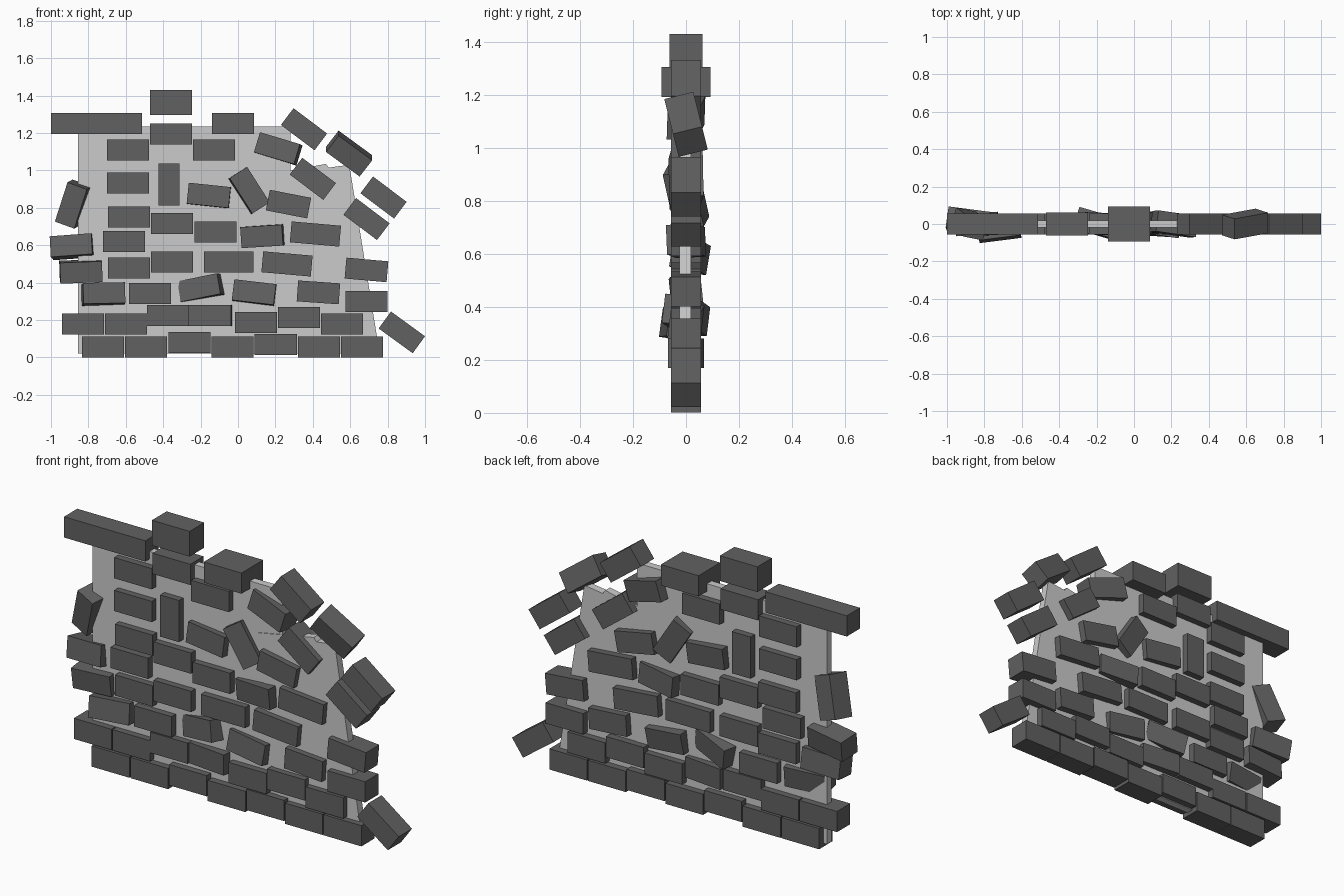
import bpy, bmesh
from math import radians
from mathutils import Matrix, Vector

if "Cube" in bpy.data.objects:
    bpy.data.objects.remove(bpy.data.objects["Cube"])

dark = bpy.data.materials.new("dark_brick")
dark.diffuse_color = (0.12, 0.12, 0.12, 1)
dark.use_nodes = True
dark.node_tree.nodes["Principled BSDF"].inputs["Base Color"].default_value = dark.diffuse_color


def finish(bm, name, mat=None):
    bmesh.ops.recalc_face_normals(bm, faces=bm.faces)
    me = bpy.data.meshes.new(name)
    bm.to_mesh(me)
    bm.free()
    ob = bpy.data.objects.new(name, me)
    bpy.context.collection.objects.link(ob)
    if mat:
        me.materials.append(mat)
    return ob


def slab(name, outline, y0, y1):
    """Extrude an (x, z) outline from y0 to y1."""
    bm = bmesh.new()
    face = bm.faces.new([bm.verts.new((x, y0, z)) for x, z in outline])
    ext = bmesh.ops.extrude_face_region(bm, geom=[face])
    verts = [v for v in ext["geom"] if isinstance(v, bmesh.types.BMVert)]
    bmesh.ops.translate(bm, verts=verts, vec=(0, y1 - y0, 0))
    return finish(bm, name)


def brick(name, x, z, turn=0, yaw=0, tilt=0, y=0, w=0.225, d=0.113, h=0.112):
    """turn: in the wall plane, yaw: about z, tilt: about x."""
    bm = bmesh.new()
    bmesh.ops.create_cube(bm, size=1, matrix=Matrix.Diagonal((w, d, h, 1)))
    ob = finish(bm, name, dark)
    rot = (Matrix.Rotation(radians(tilt), 4, 'X') @ Matrix.Rotation(radians(yaw), 4, 'Z')
           @ Matrix.Rotation(radians(-turn), 4, 'Y'))
    ob.matrix_world = Matrix.Translation(Vector((x, y, z))) @ rot


def course(name, bricks):
    for i, b in enumerate(bricks):
        brick(f"{name}_brick_{i + 1}", *b)


# mortar core: main slab and broken right-hand slab
slab("mortar_core", [(-.856, .02), (.28, .02), (.28, 1.235), (-.856, 1.235)], -.02, .02)
slab("broken_mortar", [(.13, .97), (.47, 1.035), (.485, 1.015), (.595, 1.03),
                       (.743, .11), (.74, .02), (.27, .02), (.155, .8)], -.024, .018)

# ground courses
course("base", [(-.722 + .231 * i, .08 if i == 2 else .07 if i == 4 else .057)
                for i in range(7)])
course("second", [(-.829, .178), (-.599, .178), (-.374, .225), (-.144, .225, 0, -6),
                  (.096, .187), (.326, .214), (.556, .178)])

# loosened middle courses: x, z, turn, yaw, tilt, y
course("third", [(-.722, .337, 2, 7, -8, -.025), (-.47, .342), (-.193, .37, 10, -17, -4),
                 (.088, .343, -7, -3, -7), (.43, .348, -4), (.687, .3)])
course("fourth", [(-.84, .46, 2, 2, 6), (-.583, .478), (-.353, .51), (.687, .468, -5)])
course("fifth", [(-.885, .592, 3, -8, -9, .015), (-.61, .62), (-.12, .67),
                 (.135, .65, 4, -9, 3)])
course("sixth", [(-.583, .752), (-.353, .717), (-.155, .864, -6, -2, -3),
                 (.27, .82, -11), (.687, .74, -37), (.778, .855, -37)])
course("seventh", [(-.588, .933), (-.369, .925, 90), (.055, .89, -57, 8, -4),
                   (.4, .955, -37), (-.88, .82, 72, -14, 8)])
course("eighth", [(-.588, 1.11), (-.128, 1.11), (.215, 1.115, -17, -7, -4),
                  (.353, 1.22, -37), (.594, 1.09, -37, 0, 14), (-.358, 1.195)])

# longer bricks
brick("long_brick_1", -.05, .51, w=.265)
brick("long_brick_2", .262, .5, -5, w=.265)
brick("long_brick_3", .414, .66, -5, w=.265)

# coping and fallen brick
brick("coping_long", -.757, 1.25, w=.486)
brick("coping_upright", -.358, 1.363, d=.125, h=.136)
brick("coping_wide", -.027, 1.25, d=.185)
brick("fallen_brick", .876, .134, -36)
